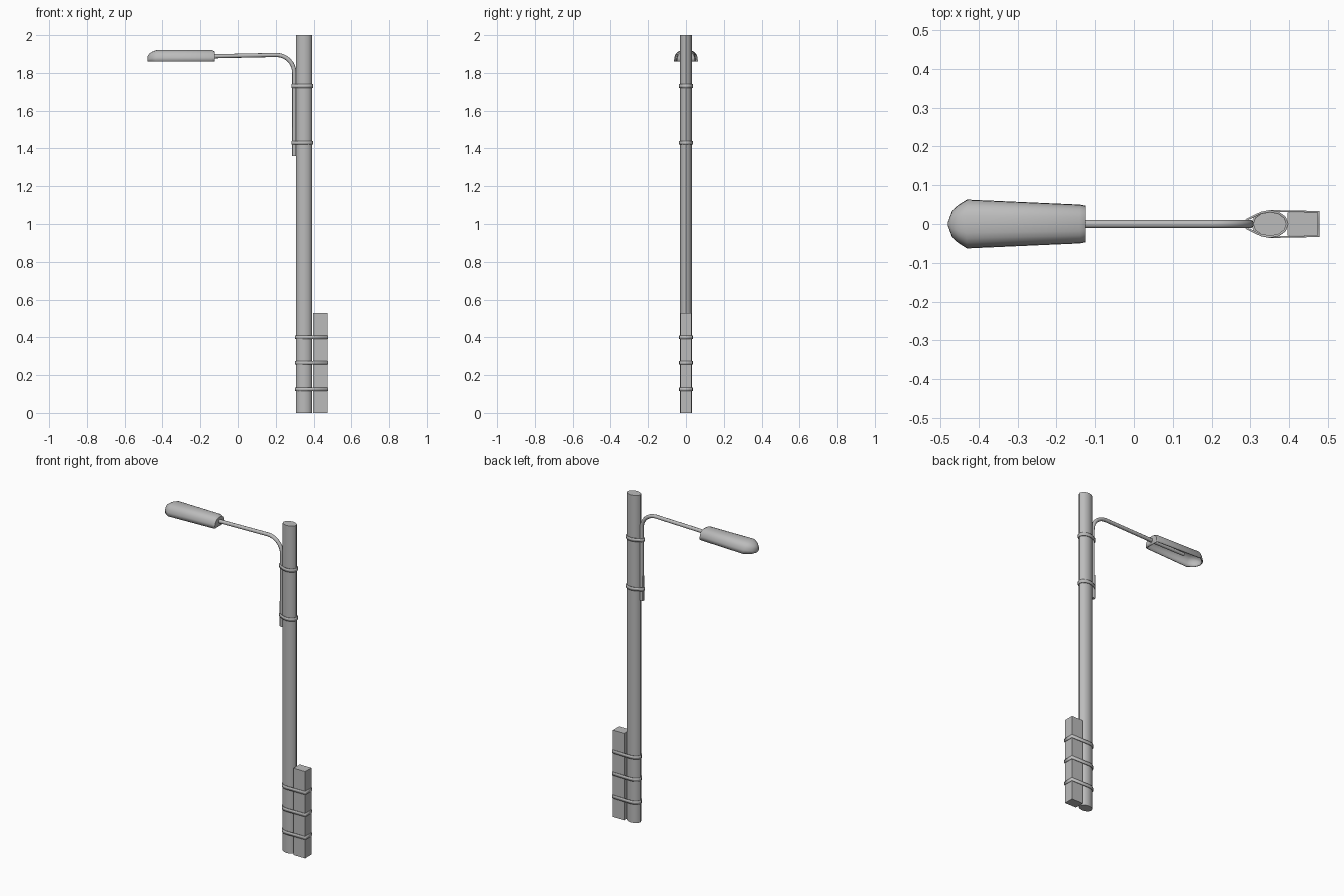
import bpy, bmesh, math
from mathutils import Vector
from mathutils.geometry import convex_hull_2d

if "Cube" in bpy.data.objects:
    bpy.data.objects.remove(bpy.data.objects["Cube"])

grey = bpy.data.materials.new("plain grey")
grey.use_nodes = True
colour = (0.5, 0.5, 0.5, 1)
grey.diffuse_color = colour
grey.node_tree.nodes["Principled BSDF"].inputs["Base Color"].default_value = colour

POLE_X, POLE_RX, POLE_RY = 0.35, 0.043, 0.031
ARM_X, ARM_R = 0.298, 0.011


def add(name, bm, smooth=True):
    bmesh.ops.recalc_face_normals(bm, faces=bm.faces)
    mesh = bpy.data.meshes.new(name)
    bm.to_mesh(mesh)
    bm.free()
    obj = bpy.data.objects.new(name, mesh)
    bpy.context.collection.objects.link(obj)
    mesh.materials.append(grey)
    if smooth:
        bpy.ops.object.select_all(action='DESELECT')
        obj.select_set(True)
        bpy.context.view_layer.objects.active = obj
        bpy.ops.object.shade_smooth_by_angle(angle=math.radians(40))
    return obj


def ellipse(cx, rx, ry, n=12):
    return [Vector((cx + rx * math.cos(2 * math.pi * i / n),
                    ry * math.sin(2 * math.pi * i / n))) for i in range(n)]


def loft(bm, rings, closed=True):
    rows = [[bm.verts.new(p) for p in ring] for ring in rings]
    n = len(rows[0])
    for a, b in zip(rows, rows[1:]):
        for i in range(n if closed else n - 1):
            j = (i + 1) % n
            bm.faces.new((a[i], a[j], b[j], b[i]))
    return rows


def prism(name, outline, z0, z1, smooth=True):
    bm = bmesh.new()
    rows = loft(bm, [[(p.x, p.y, z) for p in outline] for z in (z0, z1)])
    for row in rows:
        bm.faces.new(row)
    return add(name, bm, smooth)


def rectangle(x0, x1, half):
    return [Vector(p) for p in ((x0, -half), (x1, -half), (x1, half), (x0, half))]


def band(name, points, z, height=0.02):
    # strap pulled tight round the given outline points
    outline = [points[i] for i in convex_hull_2d(points)]
    bm = bmesh.new()
    loft(bm, [[(p.x, p.y, z + s * height / 2) for p in outline] for s in (-1, 1)])
    obj = add(name, bm)
    mod = obj.modifiers.new("thickness", 'SOLIDIFY')
    mod.thickness, mod.offset = 0.005, 1


# Pole and the stub post beside it
pole_outline = ellipse(POLE_X, POLE_RX, POLE_RY)
prism("pole", pole_outline, 0, 2)
post_outline = rectangle(0.396, 0.474, 0.03)
prism("stub_post", post_outline, 0, 0.53, False)

# Straps
for i, z in enumerate((0.125, 0.265, 0.4)):
    band(f"post_strap_{i + 1}", pole_outline + post_outline, z)
for i, z in enumerate((1.43, 1.73)):
    band(f"arm_strap_{i + 1}", pole_outline + ellipse(ARM_X, ARM_R, ARM_R), z)

# Bent arm tube
path = [(ARM_X, 1.36)]
BEND = 0.095
for i in range(9):
    a = math.pi / 2 * i / 8
    path.append((ARM_X - BEND + BEND * math.cos(a), 1.8 + BEND * math.sin(a)))
path.append((-0.13, 1.888))
rings = []
for i, (x, z) in enumerate(path):
    before, after = path[max(i - 1, 0)], path[min(i + 1, len(path) - 1)]
    t = Vector((after[0] - before[0], 0, after[1] - before[1])).normalized()
    side = Vector((t.z, 0, -t.x))
    rings.append([Vector((x, 0, z)) + side * p.x + Vector((0, p.y, 0))
                  for p in ellipse(0, ARM_R, ARM_R, 10)])
bm = bmesh.new()
tube = loft(bm, rings)
bm.faces.new(tube[0])
bm.faces.new(tube[-1])
add("arm", bm)
prism("arm_plate", rectangle(0.285, 0.291, 0.006), 1.36, 1.51, False)

# Lamp hood: arched shell, open underneath; stations are x, half width, height
stations = [(-0.48, 0.006, 0.026), (-0.47, 0.033, 0.042), (-0.453, 0.048, 0.053),
            (-0.43, 0.063, 0.061), (-0.14, 0.05, 0.062), (-0.125, 0.047, 0.053)]
BASE = 1.86
bm = bmesh.new()
rings = []
for x, w, h in stations:
    ring = []
    for i in range(13):
        a = math.pi * i / 12
        c, s = math.cos(a), math.sin(a)
        ring.append((x, w * math.copysign(abs(c) ** 0.75, c), BASE + h * s ** 0.75 if 0 < i < 12 else BASE))
    rings.append(ring)
rows = loft(bm, rings, False)
bm.faces.new(rows[0])
bm.faces.new(rows[-1])
hood = add("lamp_hood", bm)
shell = hood.modifiers.new("thickness", 'SOLIDIFY')
shell.thickness, shell.offset = 0.005, -1

# Lamp tube inside the hood
bm = bmesh.new()
rows = loft(bm, [[(x, p.x, 1.885 + p.y) for p in ellipse(0, 0.01, 0.01, 10)]
                 for x in (-0.36, -0.12)])
for row in rows:
    bm.faces.new(row)
add("lamp_tube", bm)
